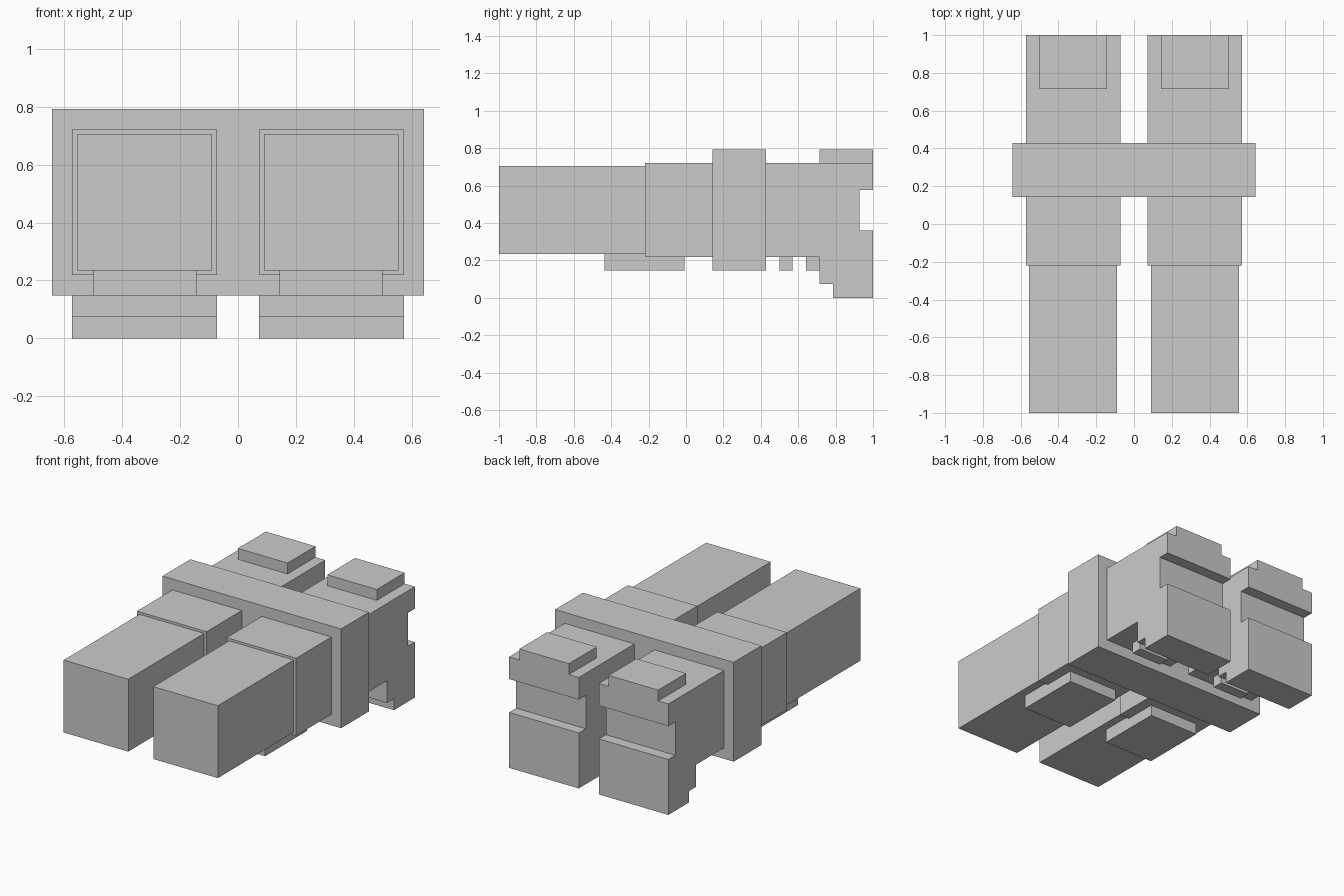
import bpy, bmesh

if "Cube" in bpy.data.objects:
    bpy.data.objects.remove(bpy.data.objects["Cube"])


def extrude_profile(name, x0, x1, profile, mirrored=True):
    """Extrude a closed (y, z) outline from x0 to x1; optionally mirror in x."""
    bm = bmesh.new()
    face = bm.faces.new([bm.verts.new((x0, y, z)) for y, z in profile])
    ext = bmesh.ops.extrude_face_region(bm, geom=[face])
    verts = [v for v in ext["geom"] if isinstance(v, bmesh.types.BMVert)]
    bmesh.ops.translate(bm, verts=verts, vec=(x1 - x0, 0, 0))
    bmesh.ops.recalc_face_normals(bm, faces=bm.faces)
    mesh = bpy.data.meshes.new(name)
    bm.to_mesh(mesh)
    bm.free()
    obj = bpy.data.objects.new(name, mesh)
    bpy.context.collection.objects.link(obj)
    if mirrored:
        obj.modifiers.new("Mirror", "MIRROR").use_axis[0] = True
    return obj


def box(name, x, y, z, mirrored=True):
    outline = [(y[0], z[0]), (y[1], z[0]), (y[1], z[1]), (y[0], z[1])]
    return extrude_profile(name, x[0], x[1], outline, mirrored)


# Main housings with stepped grip and rear notch
extrude_profile("housing", 0.072, 0.573, [
    (-0.22, 0.218), (0.714, 0.218), (0.714, 0.074), (0.785, 0.074),
    (0.785, 0.0), (1.0, 0.0), (1.0, 0.361), (0.928, 0.361),
    (0.928, 0.578), (1.0, 0.578), (1.0, 0.722), (-0.22, 0.722)])

# Slightly slimmer front barrels
box("front_barrel", (0.09, 0.555), (-1.0, -0.22), (0.235, 0.706))

# Band joining both housings
box("joining_band", (-0.643, 0.643), (0.142, 0.428), (0.147, 0.793), mirrored=False)

# Raised rear pads on top and fore pads underneath
box("rear_top_pad", (0.143, 0.5), (0.714, 1.0), (0.722, 0.793))
box("fore_under_pad", (0.143, 0.5), (-0.436, -0.007), (0.147, 0.235))

# Small trigger blocks under the housings
box("trigger_front", (0.214, 0.429), (0.499, 0.57), (0.147, 0.218))
box("trigger_rear", (0.214, 0.429), (0.642, 0.714), (0.147, 0.218))
